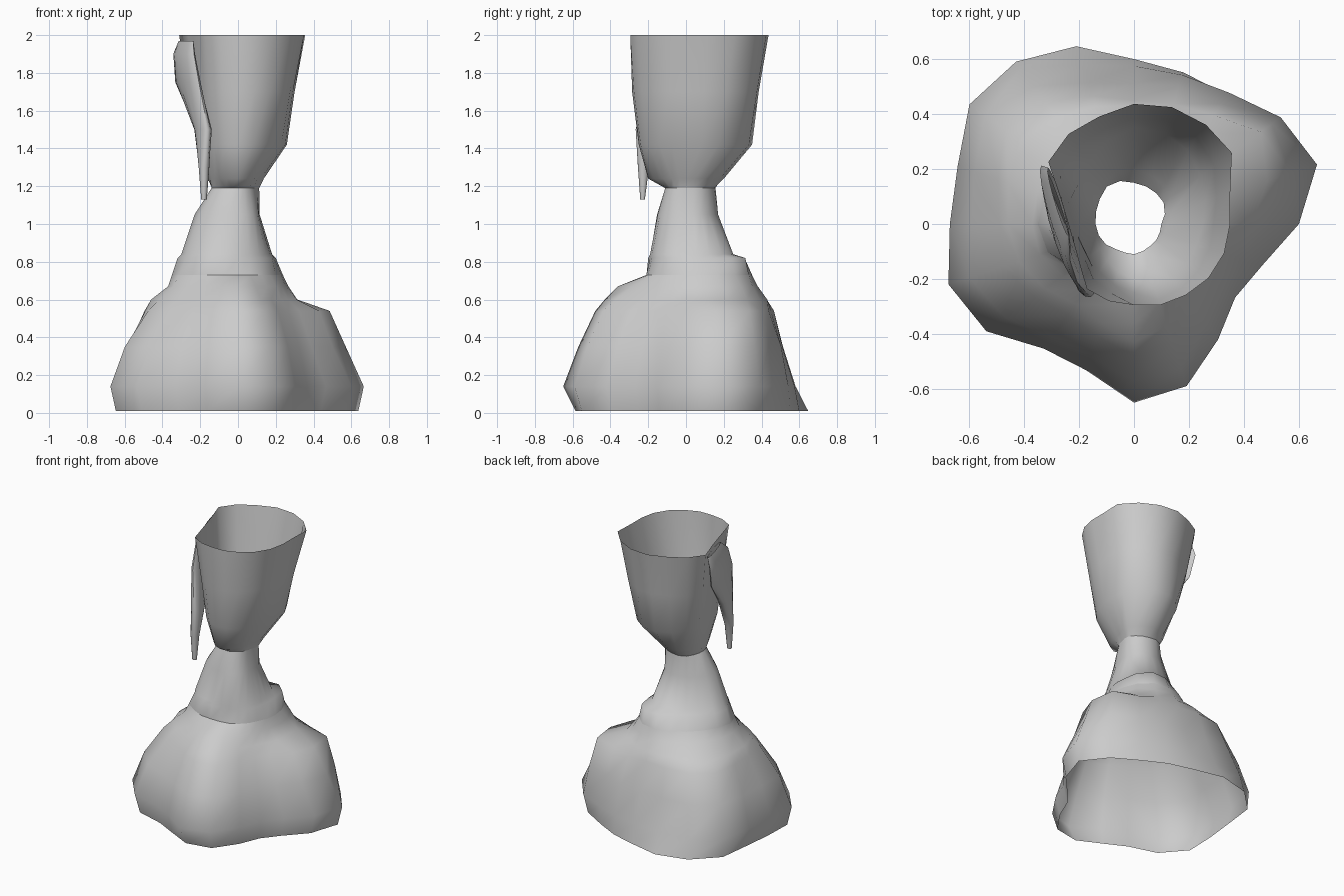
import bpy, bmesh, math

SIDES = 20


def finish(name, bm, angle=60):
    bmesh.ops.recalc_face_normals(bm, faces=bm.faces)
    me = bpy.data.meshes.new(name)
    bm.to_mesh(me)
    bm.free()
    ob = bpy.data.objects.new(name, me)
    bpy.context.collection.objects.link(ob)
    bpy.ops.object.select_all(action='DESELECT')
    ob.select_set(True)
    bpy.context.view_layer.objects.active = ob
    bpy.ops.object.shade_smooth_by_angle(angle=math.radians(angle))
    return ob


def bridge(bm, rings):
    for a, b in zip(rings, rings[1:]):
        n = len(a)
        for i in range(n):
            j = (i + 1) % n
            bm.faces.new((a[i], a[j], b[j], b[i]))


def radius(rs, t):
    # periodic smooth interpolation of radii around the ring
    n = len(rs)
    i = int(t)
    f = t - i
    p0, p1, p2, p3 = (rs[(i + k) % n] for k in (-1, 0, 1, 2))
    return p1 + 0.5 * f * (p2 - p0 + f * (2*p0 - 5*p1 + 4*p2 - p3 + f * (3*(p1 - p2) + p3 - p0)))


def shell(name, profile):
    # open skin through rings given as height + radii at even angles from +x
    bm = bmesh.new()
    rings = []
    for z, rs in profile:
        ring = []
        for k in range(SIDES):
            a = 2 * math.pi * k / SIDES
            r = radius(rs, k * len(rs) / SIDES)
            ring.append(bm.verts.new((r * math.cos(a), r * math.sin(a), z)))
        rings.append(ring)
    bridge(bm, rings)
    return finish(name, bm)


ledge = (0.73, (.23, .25, .28, .32, .35, .35, .34, .33, .33, .34,
                .35, .33, .28, .25, .22, .21, .21, .21, .21, .21))
throat = (1.19, (.10, .13, .14, .15, .17, .15, .14, .13, .11, .11, .10, .10))

# broad lobed base, open underneath
shell("base", [
    (0.01, (.57, .67, .63, .58, .58, .60, .68, .73, .73, .65,
            .64, .68, .63, .53, .53, .585, .58, .49, .43, .46)),
    (0.14, (.60, .70, .66, .59, .57, .575, .61, .70, .74, .675,
            .67, .71, .664, .56, .56, .65, .62, .52, .455, .49)),
    (0.35, (.50, .60, .62, .54, .53, .51, .54, .62, .67, .61,
            .59, .63, .58, .51, .51, .57, .55, .45, .40, .41)),
    (0.54, (.43, .51, .57, .49, .46, .45, .49, .55, .58, .52,
            .49, .50, .45, .41, .43, .48, .46, .36, .33, .34)),
    (0.60, (.31, .33, .38, .40, .41, .43, .45, .48, .51, .48,
            .46, .44, .40, .36, .38, .43, .39, .30, .28, .28)),
    (0.67, (.25, .28, .32, .36, .37, .38, .37, .38, .38, .37,
            .37, .36, .32, .30, .31, .36, .30, .26, .25, .24)),
    ledge,
])

# narrowing neck with a small step at the back
shell("neck", [
    ledge,
    (0.82, (.19, .21, .24, .30, .33, .31, .28, .27, .28, .31,
            .32, .29, .27, .24, .21, .19, .19, .19, .19, .19)),
    (0.84, (.18, .20, .24, .25, .24, .27, .30, .27, .21, .19, .19, .18)),
    (1.05, (.11, .13, .15, .17, .18, .20, .23, .20, .17, .15, .14, .12)),
    throat,
])

# open cup
shell("cup", [
    throat,
    (1.24, (.12, .16, .18, .20, .19, .18, .15, .15, .17, .20, .16, .12)),
    (1.42, (.25, .29, .34, .35, .29, .24, .20, .20, .22, .25, .25, .24)),
    (1.70, (.29, .315, .36, .39, .395, .385, .36, .35, .33, .25,
            .22, .215, .22, .25, .265, .285, .29, .29, .29, .29)),
    (2.00, (.35, .368, .44, .446, .447, .437, .411, .405, .385, .278,
            .239, .23, .245, .292, .295, .295, .31, .32, .335, .345)),
])

# hanging flap on the left of the cup: z, centre, half length, half width
bm = bmesh.new()
rings = []
ux, uy = -0.29, 0.96
for z, cx, cy, length, width in [
    (1.13, -.18, -.23, .012, .015), (1.30, -.18, -.225, .03, .028),
    (1.50, -.185, -.18, .09, .04), (1.75, -.265, -.02, .20, .035),
    (1.90, -.285, .04, .18, .025), (1.97, -.275, .08, .13, .012),
]:
    ring = []
    for k in range(14):
        a = 2 * math.pi * k / 14
        s, w = length * math.cos(a), width * math.sin(a)
        ring.append(bm.verts.new((cx + s * ux - w * uy, cy + s * uy + w * ux, z)))
    rings.append(ring)
bridge(bm, rings)
bm.faces.new(rings[0])
finish("hanging_flap", bm)
